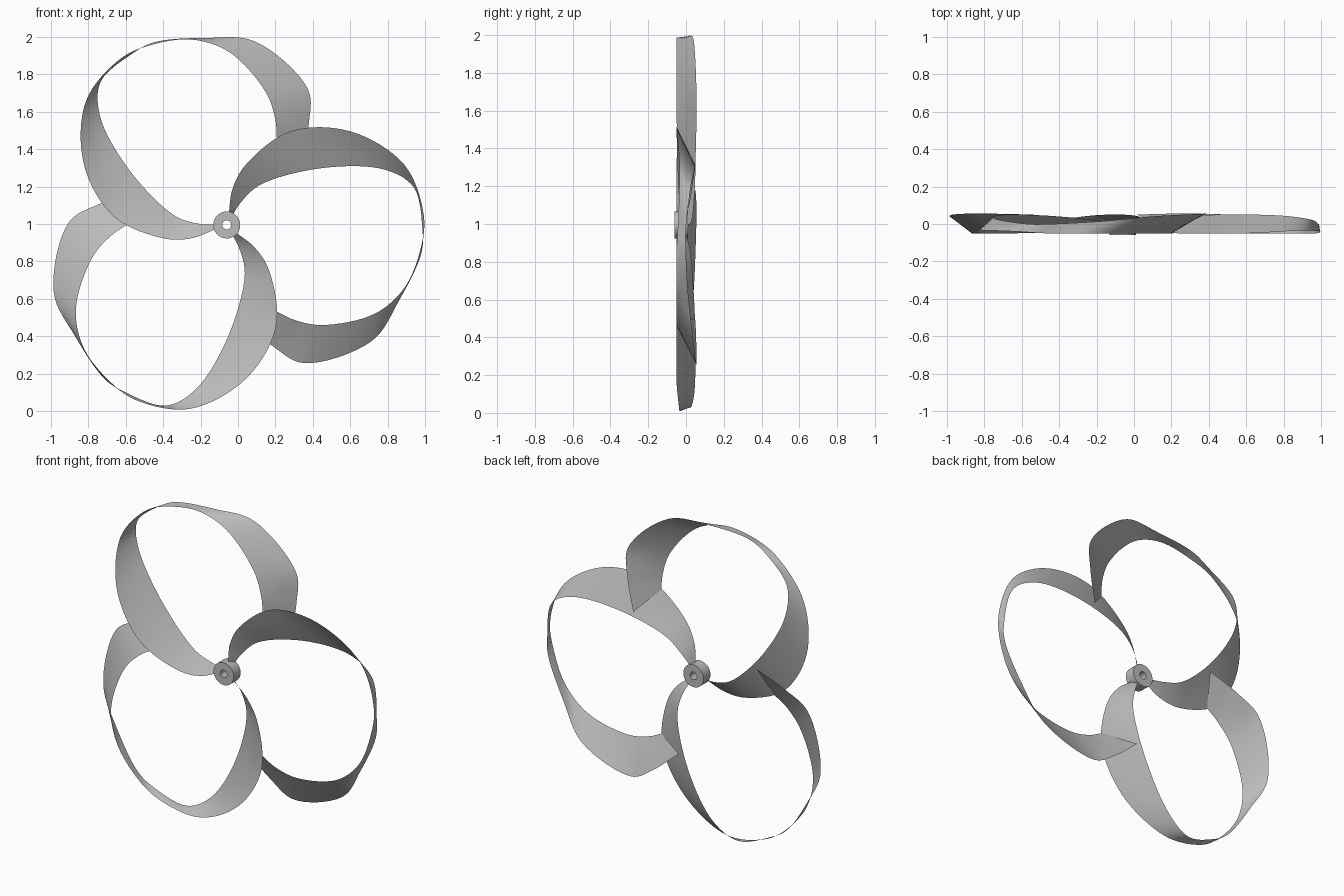
import bpy
import bmesh
from math import cos, sin, pi, radians
from mathutils import Vector, Matrix

default_cube = bpy.data.objects.get("Cube")
if default_cube:
    bpy.data.objects.remove(default_cube, do_unlink=True)

HUB = Vector((-0.06, 0, 0.995))
STEPS = 8      # spans between neighbouring profile points
ACROSS = 4     # spans across the ribbon

grey = bpy.data.materials.new("plain_grey")
grey.use_nodes = True
colour = (0.5, 0.5, 0.5, 1)
grey.diffuse_color = colour
grey.node_tree.nodes["Principled BSDF"].inputs["Base Color"].default_value = colour

# Leading and trailing edges of one looped blade, measured from the hub axis
front_edge = [
    (.01, -.03, .05), (.03, -.04, .19), (.10, -.045, .32), (.34, -.05, .50),
    (.66, -.05, .50), (.95, -.035, .32), (1.053, -.04, .05), (1.035, -.05, -.13),
    (.95, -.05, -.335), (.79, -.05, -.475), (.51, -.05, -.535),
    (.36, -.05, -.507), (.265, -.045, -.462)]
back_edge = [
    (.03, 0, .05), (.075, .02, .12), (.18, .035, .215), (.52, .05, .305),
    (.845, .045, .295), (1.0, .025, .20), (1.045, 0, -.02), (1.04, 0, -.15),
    (.92, .015, -.405), (.775, .04, -.62), (.41, .055, -.738),
    (.245, .055, -.647), (.077, .05, -.506)]


def smooth_path(points):
    """Centripetal spline through the given points."""
    p = [Vector(q) for q in points]
    p = [p[0] * 2 - p[1]] + p + [p[-1] * 2 - p[-2]]
    path = []
    for a, b, c, d in zip(p, p[1:], p[2:], p[3:]):
        t1 = (b - a).length ** 0.5
        t2 = t1 + (c - b).length ** 0.5
        t3 = t2 + (d - c).length ** 0.5
        for i in range(STEPS):
            t = t1 + (t2 - t1) * i / STEPS
            ab = a.lerp(b, t / t1)
            bc = b.lerp(c, (t - t1) / (t2 - t1))
            cd = c.lerp(d, (t - t2) / (t3 - t2))
            left = ab.lerp(bc, t / t2)
            right = bc.lerp(cd, (t - t1) / (t3 - t1))
            path.append(left.lerp(right, (t - t1) / (t2 - t1)))
    return path + [p[-2]]


def finish(bm, name):
    mesh = bpy.data.meshes.new(name)
    bm.to_mesh(mesh)
    bm.free()
    mesh.materials.append(grey)
    obj = bpy.data.objects.new(name, mesh)
    bpy.context.collection.objects.link(obj)
    bpy.ops.object.select_all(action="DESELECT")
    obj.select_set(True)
    bpy.context.view_layer.objects.active = obj
    bpy.ops.object.shade_smooth_by_angle(angle=radians(40))
    return obj


def bridge(bm, rows):
    """Skin neighbouring rows of vertices with quads."""
    for r, s in zip(rows, rows[1:]):
        for i in range(len(r) - 1):
            bm.faces.new((r[i], r[i + 1], s[i + 1], s[i]))


# Three ribbon blades, each turned a third of a circle about the hub
rails = list(zip(smooth_path(front_edge), smooth_path(back_edge)))
names = ("right_blade", "lower_blade", "upper_blade")
for k, name in enumerate(names):
    turn = Matrix.Translation(HUB) @ Matrix.Rotation(k * 2 * pi / 3, 4, "Y")
    bm = bmesh.new()
    rows = [[bm.verts.new(turn @ f.lerp(b, i / ACROSS)) for i in range(ACROSS + 1)]
            for f, b in rails]
    bridge(bm, rows)
    finish(bm, name)

# Hub sleeve with a shaft hole, turned from a rectangular profile
bm = bmesh.new()
profile = [(0.072, -0.06), (0.072, 0.01), (0.024, 0.01), (0.024, -0.06)]
SIDES = 48
rings = []
for r, y in profile:
    rings.append([bm.verts.new(HUB + Vector((r * cos(2 * pi * i / SIDES), y,
                                             r * sin(2 * pi * i / SIDES))))
                  for i in range(SIDES)])
bridge(bm, [ring + ring[:1] for ring in rings + rings[:1]])
bmesh.ops.recalc_face_normals(bm, faces=bm.faces)
finish(bm, "hub")
